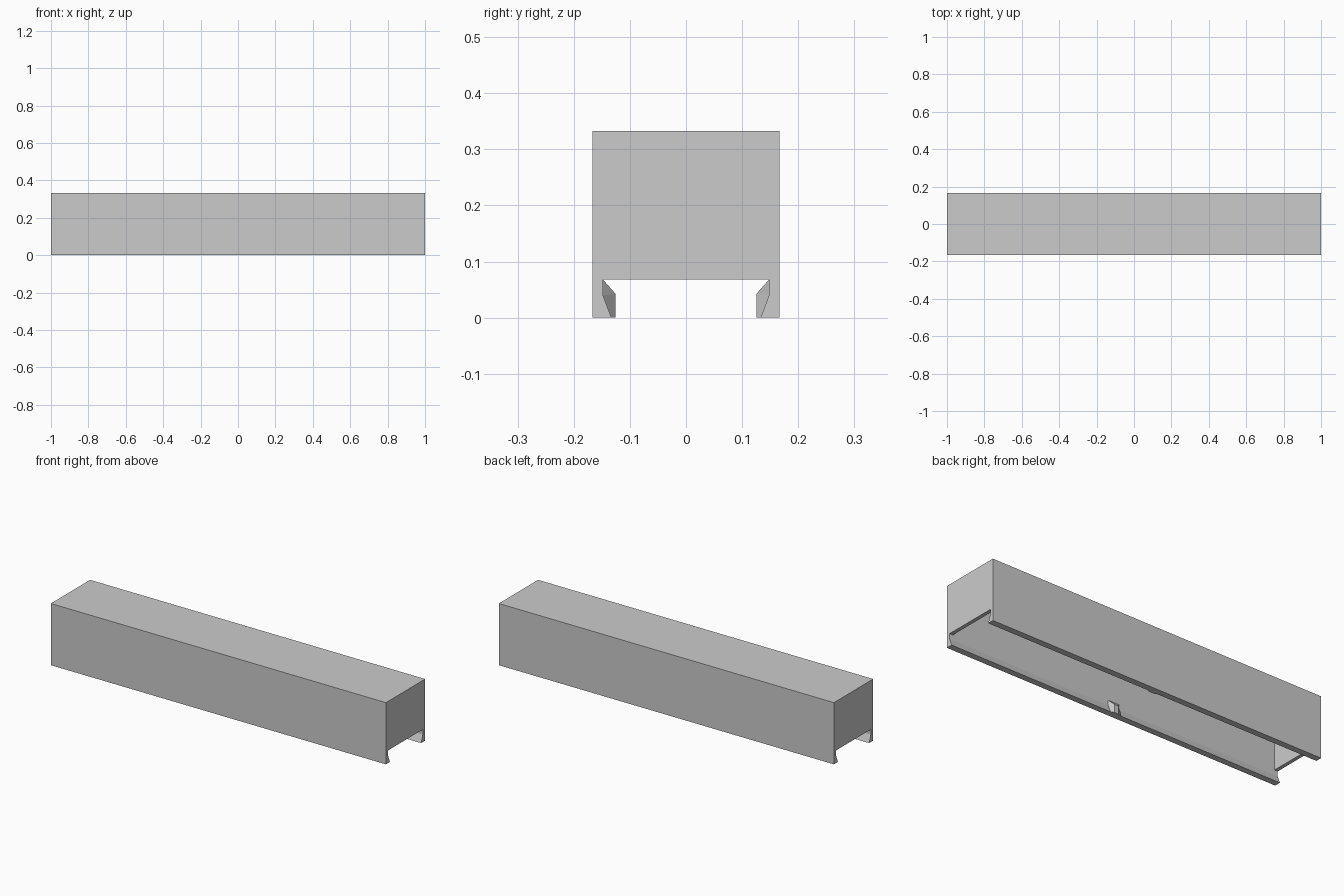
import bpy, bmesh

if "Cube" in bpy.data.objects:
    bpy.data.objects.remove(bpy.data.objects["Cube"], do_unlink=True)

grey = bpy.data.materials.new("plain grey")
grey.use_nodes = True
colour = (0.6, 0.6, 0.6, 1)
grey.diffuse_color = colour
grey.node_tree.nodes["Principled BSDF"].inputs["Base Color"].default_value = colour

HALF_DEPTH, HEIGHT = 0.167, 0.333
INNER, SLOT_TOP, WALL = 0.148, 0.068, 0.02


def finish(name, bm):
    bmesh.ops.recalc_face_normals(bm, faces=bm.faces)
    mesh = bpy.data.meshes.new(name)
    bm.to_mesh(mesh)
    bm.free()
    mesh.materials.append(grey)
    obj = bpy.data.objects.new(name, mesh)
    bpy.context.collection.objects.link(obj)
    return obj


def extrude_x(name, profile, half):
    """Extrude a (y, z) profile along x from -half to +half."""
    bm = bmesh.new()
    face = bm.faces.new([bm.verts.new((-half, y, z)) for y, z in profile])
    moved = bmesh.ops.extrude_face_region(bm, geom=[face])["geom"]
    verts = [v for v in moved if isinstance(v, bmesh.types.BMVert)]
    bmesh.ops.translate(bm, verts=verts, vec=(2 * half, 0, 0))
    return finish(name, bm)


# Housing: side walls with thickened lips, joined above an open slot
side = [(HALF_DEPTH, HEIGHT), (HALF_DEPTH, 0), (0.133, 0), (INNER, 0.04), (INNER, SLOT_TOP)]
mirrored = [(-y, z) for y, z in reversed(side)]
housing = extrude_x("housing", side + mirrored, 1)

# Cavity: hollows the housing, leaving closed ends and a roof
low, high = 0.05, HEIGHT - WALL
cavity = extrude_x("cavity_cutter", [(INNER, low), (INNER, high), (-INNER, high), (-INNER, low)], 1 - WALL)
cut = housing.modifiers.new("hollow", "BOOLEAN")
cut.operation, cut.solver, cut.object = "DIFFERENCE", "EXACT", cavity
bpy.context.view_layer.update()
hollow = bpy.data.meshes.new_from_object(housing.evaluated_get(bpy.context.evaluated_depsgraph_get()))
housing.modifiers.clear()
housing.data = hollow
bpy.data.objects.remove(cavity, do_unlink=True)


# Catches: tapered nubs on the inside of each wall at mid length
def catch(name, s):
    bm = bmesh.new()
    base = [(0.133, 0), (INNER, 0.04), (INNER, SLOT_TOP)]
    tip = [(0.126, 0), (0.126, 0.043)]
    right, left = ([[bm.verts.new((d * w, s * y, z)) for y, z in pts]
                    for pts, w in ((base, 0.033), (tip, 0.012))] for d in (1, -1))
    for b, t in (right, left):
        bm.faces.new((b[0], b[1], t[1], t[0]))
        bm.faces.new((b[1], b[2], t[1]))
    (rb, rt), (lb, lt) = right, left
    loop_r, loop_l = rb + rt[::-1], lb + lt[::-1]
    for i in range(5):
        j = (i + 1) % 5
        bm.faces.new((loop_r[i], loop_r[j], loop_l[j], loop_l[i]))
    finish(name, bm)


catch("back_catch", 1)
catch("front_catch", -1)
